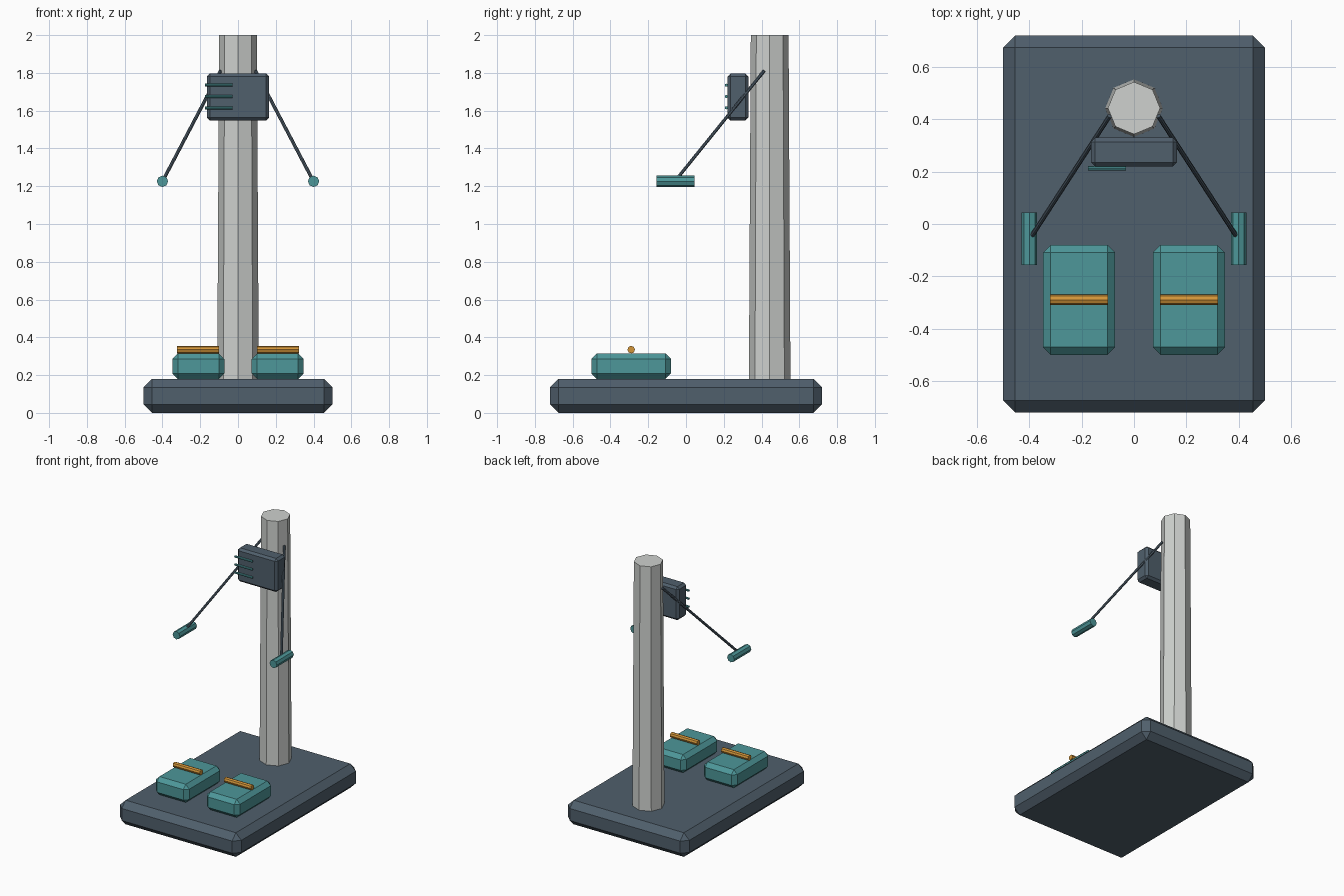
import bpy
import math
from mathutils import Vector

cube = bpy.data.objects.get("Cube")
if cube:
    bpy.data.objects.remove(cube, do_unlink=True)


def material(name, rgb):
    mat = bpy.data.materials.new(name)
    mat.use_nodes = True
    color = (*rgb, 1)
    mat.diffuse_color = color
    mat.node_tree.nodes["Principled BSDF"].inputs["Base Color"].default_value = color
    return mat


slate = material("slate blue", (0.08, 0.115, 0.15))
teal = material("teal", (0.075, 0.31, 0.32))
grey = material("light grey", (0.62, 0.64, 0.62))
amber = material("amber", (0.65, 0.30, 0.04))


def finish(name, mat):
    obj = bpy.context.object
    obj.name = name
    obj.data.materials.append(mat)
    return obj


def chamfered_box(name, center, size, chamfer, mat):
    bpy.ops.mesh.primitive_cube_add(size=1, location=center)
    obj = finish(name, mat)
    obj.scale = size
    bpy.ops.object.transform_apply(location=False, rotation=False, scale=True)
    bevel = obj.modifiers.new("chamfer", "BEVEL")
    bevel.width = chamfer
    bevel.segments = 1


def rod(name, start, end, radius, mat, end_radius=None):
    """Eight-sided rod between two points, optionally tapered."""
    start, end = Vector(start), Vector(end)
    axis = end - start
    bpy.ops.mesh.primitive_cone_add(
        vertices=8, radius1=radius, radius2=end_radius or radius, depth=axis.length,
        location=(start + end) / 2,
        rotation=axis.to_track_quat("Z", "Y").to_euler())
    return finish(name, mat)


# Base slab and tapered octagonal post
chamfered_box("base", (0, 0, 0.09), (1, 1.44, 0.18), 0.045, slate)
rod("post", (0, 0.443, 0.18), (0, 0.443, 2), 0.11, grey, 0.10)

# Console with indicator bars on its front
chamfered_box("console", (0, 0.275, 1.672), (0.33, 0.11, 0.25), 0.016, slate)
for i in range(3):
    z = 1.615 + i * 0.06
    rod(f"indicator_bar_{i + 1}", (-0.175, 0.213, z), (-0.03, 0.213, z), 0.008, teal)

# Foot pads, straps, arms and hand grips on both sides
for side, s in (("left", 1), ("right", -1)):
    chamfered_box(f"{side}_foot_pad", (s * 0.21, -0.29, 0.247), (0.275, 0.42, 0.136), 0.029, teal)
    rod(f"{side}_foot_bar", (s * 0.1, -0.29, 0.335), (s * 0.322, -0.29, 0.335), 0.02, amber)
    rod(f"{side}_arm", (s * 0.093, 0.413, 1.81), (s * 0.4, -0.06, 1.225), 0.009, slate)
    rod(f"{side}_hand_grip", (s * 0.4, -0.156, 1.226), (s * 0.4, 0.044, 1.226), 0.03, teal)
